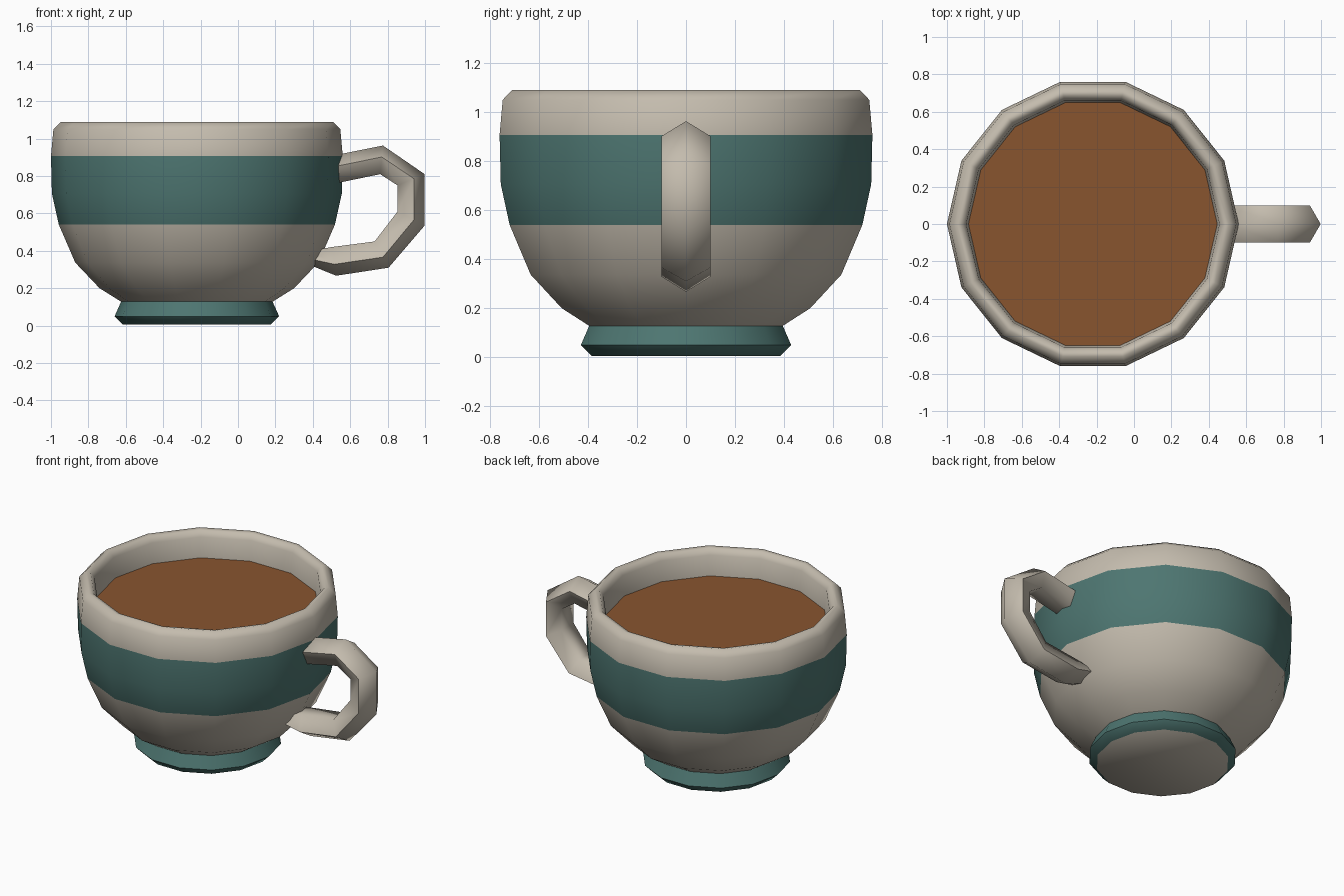
import bpy, math
from mathutils import Vector

if "Cube" in bpy.data.objects:
    bpy.data.objects.remove(bpy.data.objects["Cube"])

SIDES = 14
CX = -0.22


def material(name, rgb):
    m = bpy.data.materials.new(name)
    m.diffuse_color = (*rgb, 1)
    m.use_nodes = True
    m.node_tree.nodes["Principled BSDF"].inputs["Base Color"].default_value = m.diffuse_color
    return m


glaze = material("cream_glaze", (0.55, 0.50, 0.42))
teal = material("teal_glaze", (0.075, 0.18, 0.165))
brown = material("coffee_brown", (0.25, 0.09, 0.028))


def make(name, verts, faces, mats, slots=None, angle=60):
    me = bpy.data.meshes.new(name)
    me.from_pydata(verts, [], faces)
    for m in mats:
        me.materials.append(m)
    for p, s in zip(me.polygons, slots or [0] * len(faces)):
        p.material_index = s
    ob = bpy.data.objects.new(name, me)
    bpy.context.collection.objects.link(ob)
    bpy.ops.object.select_all(action='DESELECT')
    ob.select_set(True)
    bpy.context.view_layer.objects.active = ob
    bpy.ops.object.shade_smooth_by_angle(angle=math.radians(angle))
    return ob


def ring(r, z):
    return [(CX + r * math.cos(2 * math.pi * i / SIDES),
             r * math.sin(2 * math.pi * i / SIDES), z) for i in range(SIDES)]


def bridge(rings, n):
    return [(k * n + i, k * n + (i + 1) % n, (k + 1) * n + (i + 1) % n, (k + 1) * n + i)
            for k in range(rings - 1) for i in range(n)]


# Cup: foot, bowl, rounded rim and inner wall in one turned profile
profile = [(0.395, 0.005), (0.44, 0.05), (0.405, 0.128), (0.52, 0.20), (0.65, 0.337),
           (0.738, 0.54), (0.775, 0.706), (0.78, 0.907), (0.767, 1.05), (0.727, 1.09),
           (0.70, 1.085), (0.677, 1.05), (0.665, 0.92)]
teal_bands = {0, 1, 5, 6}
verts = [v for r, z in profile for v in ring(r, z)]
faces = bridge(len(profile), SIDES)
slots = [int(i // SIDES in teal_bands) for i in range(len(faces))]
faces.append(tuple(reversed(range(SIDES))))
slots.append(0)
make("cup", verts, faces, [glaze, teal], slots)

# Coffee surface
make("coffee", ring(0.665, 0.92), [tuple(range(SIDES))], [brown])

# Handle: pentagon section swept between outer and inner outline points (x, z)
outline = [((0.50, 0.908), (0.48, 0.752)), ((0.775, 0.963), (0.76, 0.81)),
           ((0.998, 0.81), (0.853, 0.75)), ((0.998, 0.535), (0.853, 0.61)),
           ((0.805, 0.31), (0.73, 0.45)), ((0.525, 0.267), (0.50, 0.42)),
           ((0.37, 0.33), (0.39, 0.40))]
section = [(0, 0), (0.4, 0.1), (1, 0.062), (1, -0.062), (0.4, -0.1)]
verts = []
for outer, inner in outline:
    o, n = Vector(outer), Vector(inner)
    for t, y in section:
        p = o.lerp(n, t)
        verts.append((p.x, y, p.y))
last = (len(outline) - 1) * 5
faces = [tuple(reversed(f)) for f in bridge(len(outline), 5)]
faces += [tuple(range(5)), tuple(last + i for i in reversed(range(5)))]
handle = make("handle", verts, faces, [glaze], angle=75)

# Consistent outward normals on the handle
bpy.ops.object.mode_set(mode='EDIT')
bpy.ops.mesh.select_all(action='SELECT')
bpy.ops.mesh.normals_make_consistent(inside=False)
bpy.ops.object.mode_set(mode='OBJECT')
